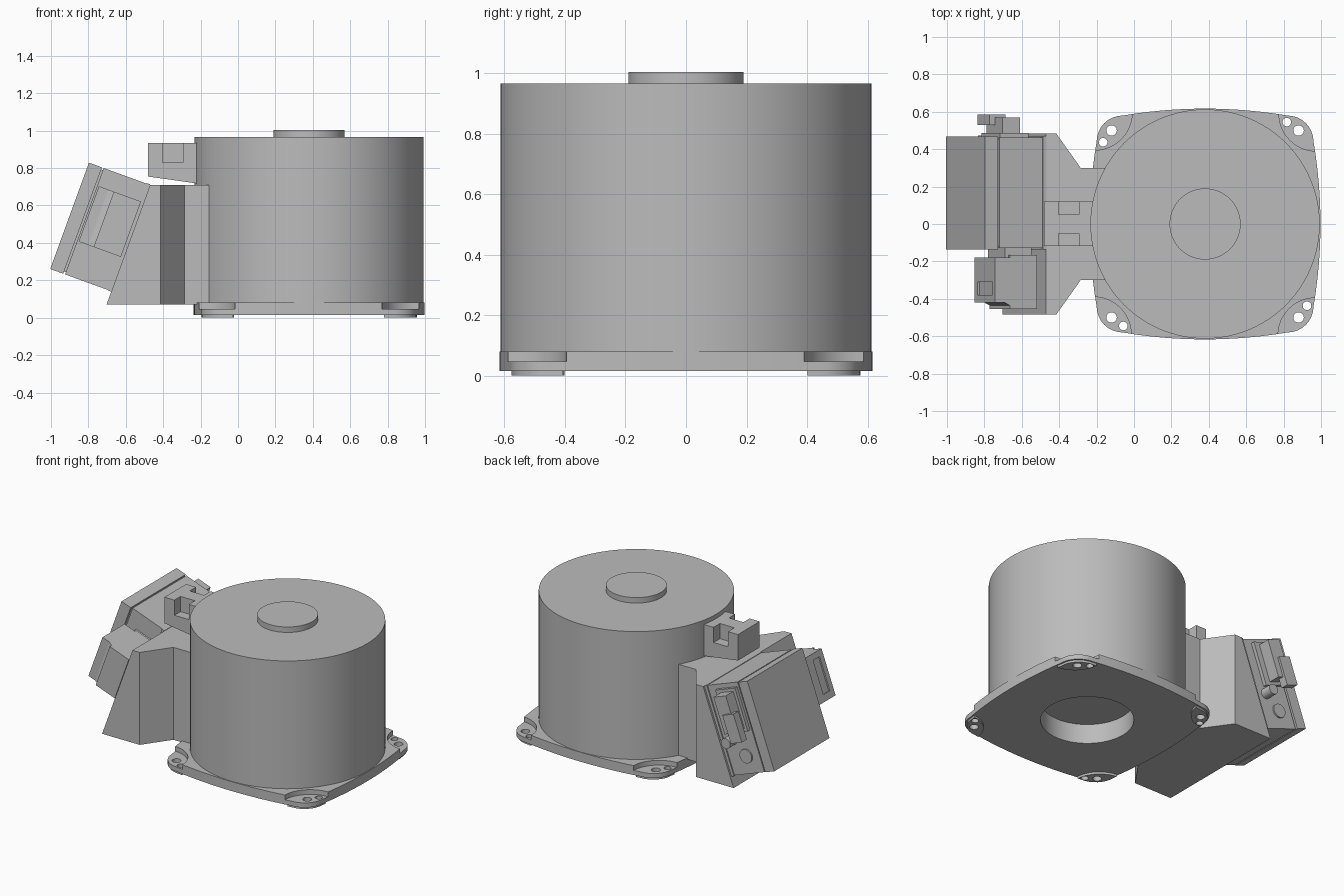
import bpy, bmesh
from math import sin, cos, pi, radians
from mathutils import Vector

old = bpy.data.objects.get("Cube")
if old:
    bpy.data.objects.remove(old)

grey = bpy.data.materials.new("machine grey")
grey.use_nodes = True
grey.diffuse_color = (0.5, 0.5, 0.5, 1)
grey.node_tree.nodes["Principled BSDF"].inputs["Base Color"].default_value = (0.5, 0.5, 0.5, 1)

CX = 0.38          # motor axis
TILT = radians(20)  # lean of the terminal box


def finish(name, bm):
    bmesh.ops.remove_doubles(bm, verts=bm.verts, dist=1e-5)
    bmesh.ops.recalc_face_normals(bm, faces=bm.faces)
    me = bpy.data.meshes.new(name)
    bm.to_mesh(me)
    bm.free()
    me.materials.append(grey)
    ob = bpy.data.objects.new(name, me)
    bpy.context.collection.objects.link(ob)
    return ob


def activate(ob):
    bpy.ops.object.select_all(action='DESELECT')
    ob.select_set(True)
    bpy.context.view_layer.objects.active = ob


def smooth(ob):
    activate(ob)
    bpy.ops.object.shade_smooth_by_angle(angle=radians(30))


def extrude(name, base, offset):
    """Solid from a flat outline of 3D points, pushed along offset."""
    bm = bmesh.new()
    face = bm.faces.new([bm.verts.new(p) for p in base])
    moved = bmesh.ops.extrude_face_region(bm, geom=[face])["geom"]
    # keep the starting face as the closed bottom
    if not face.is_valid or len(bm.faces) < len(base) + 2:
        bm.faces.new([bm.verts.new(p) for p in base])
    bmesh.ops.translate(bm, vec=Vector(offset),
                        verts=[v for v in moved if isinstance(v, bmesh.types.BMVert)])
    return finish(name, bm)


def upright(name, outline, z0, z1):
    return extrude(name, [(x, y, z0) for x, y in outline], (0, 0, z1 - z0))


def sideways(name, outline, y0, y1):
    return extrude(name, [(x, y0, z) for x, z in outline], (0, y1 - y0, 0))


def circle(x, y, r, n=48):
    return [(x + r * cos(2 * pi * i / n), y + r * sin(2 * pi * i / n)) for i in range(n)]


def slope(u, w):
    """u runs down the sloped mount, w stands out from it."""
    return (-0.47 - u * sin(TILT) - w * cos(TILT), 0.71 - u * cos(TILT) + w * sin(TILT))


def tilted(name, u0, u1, w0, w1, y0, y1):
    return sideways(name, [slope(u0, w0), slope(u1, w0), slope(u1, w1), slope(u0, w1)], y0, y1)


def combine(ob, tool, operation='DIFFERENCE'):
    mod = ob.modifiers.new("cut", 'BOOLEAN')
    mod.operation, mod.solver, mod.object = operation, 'EXACT', tool
    activate(ob)
    bpy.ops.object.modifier_apply(modifier=mod.name)
    bpy.data.objects.remove(tool)


def quarter(x, y, k):
    for _ in range(k):
        x, y = y, -x
    return CX + x, y


def lathe(name, profile, n=96):
    bm = bmesh.new()
    vs = [bm.verts.new((CX + r, 0, z)) for r, z in profile]
    es = [bm.edges.new(pair) for pair in zip(vs, vs[1:])]
    bmesh.ops.spin(bm, geom=vs + es, cent=(CX, 0, 0), axis=(0, 0, 1),
                   angle=2 * pi, steps=n, use_duplicate=False)
    return finish(name, bm)


# Motor housing with top boss and bored underside
smooth(lathe("motor_housing", [(0, 0.15), (0.29, 0.15), (0.29, 0.05), (0.613, 0.05),
                               (0.613, 0.965), (0.19, 0.965), (0.19, 1.003), (0, 1.003)]))


# Base flange outline: four bowed sides joined by round corners
def flange_outline(scale=1.0):
    pts = []
    for k in range(4):
        for i in range(-6, 7):
            x = 0.44 * i / 6
            pts.append(quarter(x * scale, (0.617 - 0.037 * (x / 0.44) ** 2) * scale, k))
        for i in range(1, 8):
            a = pi / 2 * (1 - i / 8)
            pts.append(quarter((0.44 + 0.14 * cos(a)) * scale, (0.44 + 0.14 * sin(a)) * scale, k))
    return pts


flange = upright("base_flange", flange_outline(), 0.015, 0.08)
combine(flange, upright("bore", circle(CX, 0, 0.29, 96), -0.1, 0.2))

# Corner pockets, feet and bolt holes
for k in range(4):
    corner = quarter(-0.59, 0.595, k)
    combine(flange, upright("pocket", circle(*corner, 0.2), 0.047, 0.2))
    foot = upright("foot_%d" % (k + 1), flange_outline(0.985), 0, 0.02)
    combine(foot, upright("foot_limit", circle(*corner, 0.19), -0.1, 0.1), 'INTERSECT')
    for x, y, r in ((-0.5, 0.5, 0.028), (-0.545, 0.437, 0.023)):
        for part in (flange, foot):
            combine(part, upright("bolt_hole", circle(*quarter(x, y, k), r, 24), -0.1, 0.2))
    smooth(foot)
smooth(flange)

# Flared mounting bracket with a sloping front
half = [(-0.13, 0.3), (-0.285, 0.3), (-0.415, 0.483), (-0.8, 0.483)]
bracket = upright("side_bracket", half + [(x, -y) for x, y in reversed(half)], 0.07, 0.71)
combine(bracket, tilted("slope_cutter", -0.5, 1.2, 0, 0.8, -1, 1))

# Leaning terminal box: body, seam and lid
tilted("terminal_box_body", 0, 0.605, 0, 0.264, -0.128, 0.462)
tilted("terminal_box_seam", 0.012, 0.593, 0.26, 0.28, -0.118, 0.452)
tilted("terminal_box_lid", 0, 0.605, 0.274, 0.348, -0.136, 0.467)
tilted("box_mount_plate", -0.003, 0.608, 0, 0.02, -0.136, 0.47)

# Connector on the front wall
tilted("connector_neck", 0.12, 0.39, 0.04, 0.19, -0.19, -0.12)
tilted("connector_body", 0.1, 0.415, 0.015, 0.17, -0.455, -0.165)
nose = extrude("connector_nose", [(*[slope(0.1, w)[0], y], slope(0.1, w)[1]) for w, y in
               ((0.16, -0.44), (0.2, -0.42), (0.255, -0.42), (0.255, -0.18), (0.16, -0.18))],
               (-0.315 * sin(TILT), 0, -0.315 * cos(TILT)))
combine(nose, tilted("window_cutter", 0.14, 0.37, 0.245, 0.4, -0.38, -0.31))

# Latch, cable stub and cap on the rear wall
tilted("latch_frame", 0.03, 0.32, 0.09, 0.25, 0.45, 0.487)
tilted("latch_bar", 0.05, 0.30, 0.13, 0.23, 0.48, 0.57)
tilted("latch_tip", 0.17, 0.36, 0.17, 0.26, 0.53, 0.585)
for name, u, w, r, y1 in (("cable_stub", 0.37, 0.09, 0.035, 0.54),
                          ("round_cap", 0.487, 0.16, 0.047, 0.472)):
    smooth(sideways(name, circle(*slope(u, w), r, 32), 0.45, y1))

# Notched lifting lug above the bracket
lug = sideways("lifting_lug", [(-0.482, 0.935), (-0.2, 0.935), (-0.2, 0.715), (-0.482, 0.755)],
               -0.117, 0.12)
for side in (-1, 1):
    notch = [(-0.405, side * 0.05), (-0.295, side * 0.05), (-0.295, side * 0.2), (-0.405, side * 0.2)]
    combine(lug, upright("notch", notch, 0.83, 1.1))
